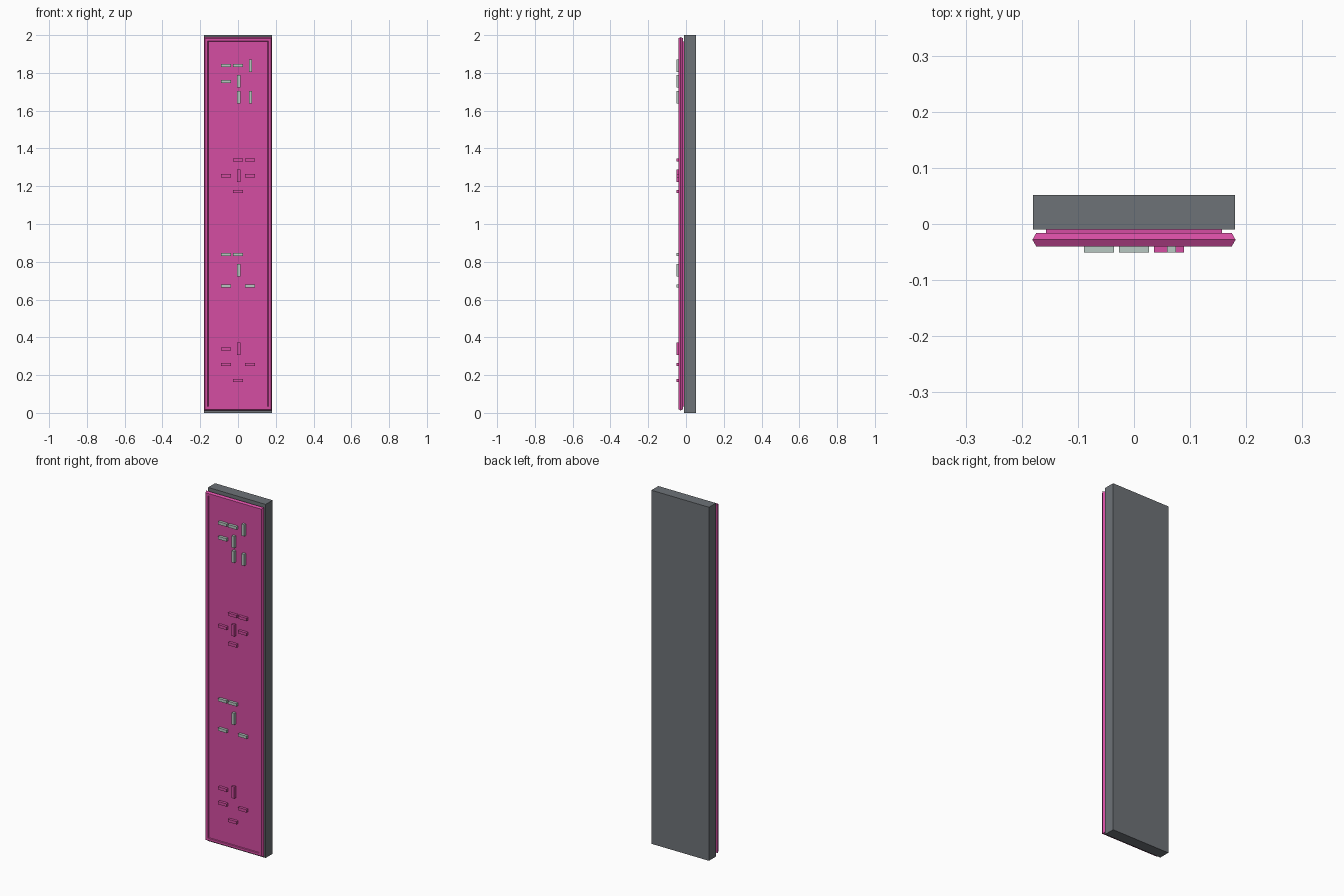
import bpy, bmesh, math

if "Cube" in bpy.data.objects:
    bpy.data.objects.remove(bpy.data.objects["Cube"])


def material(name, rgb):
    m = bpy.data.materials.new(name)
    m.diffuse_color = (*rgb, 1.0)
    m.use_nodes = True
    m.node_tree.nodes["Principled BSDF"].inputs["Base Color"].default_value = m.diffuse_color
    return m


PINK = material("pink", (0.66, 0.075, 0.36))
SLATE = material("slate_grey", (0.155, 0.170, 0.185))
PALE = material("pale_grey_green", (0.48, 0.58, 0.54))


def finish(name, bm, mat):
    bmesh.ops.recalc_face_normals(bm, faces=bm.faces)
    me = bpy.data.meshes.new(name)
    bm.to_mesh(me)
    bm.free()
    me.materials.append(mat)
    ob = bpy.data.objects.new(name, me)
    bpy.context.collection.objects.link(ob)
    return ob


def add_box(bm, x0, x1, y0, y1, z0, z1):
    vs = bmesh.ops.create_cube(bm, size=1)["verts"]
    for v in vs:
        v.co = (x1 if v.co.x > 0 else x0,
                y1 if v.co.y > 0 else y0,
                z1 if v.co.z > 0 else z0)


def box(name, mat, *dims):
    bm = bmesh.new()
    add_box(bm, *dims)
    return finish(name, bm, mat)


# Backing slab and the coloured panel in front of it
box("backing_slab", SLATE, -0.18, 0.18, -0.01, 0.052, 0, 2)
box("front_panel", PINK, -0.157, 0.157, -0.036, -0.009, 0.035, 1.967)

# Hexagonal-section border with mitred corners
bm = bmesh.new()
rings = []
for sx, sz in ((-1, -1), (1, -1), (1, 1), (-1, 1)):
    ring = []
    for k in range(6):
        a = math.radians(60 * k)
        off = 0.0135 * math.cos(a)
        ring.append(bm.verts.new((sx * (0.1675 + off),
                                  -0.028 + 0.0138 * math.sin(a),
                                  1.001 + sz * (0.975 + off))))
    rings.append(ring)
for i in range(4):
    a, b = rings[i], rings[(i + 1) % 4]
    for k in range(6):
        j = (k + 1) % 6
        bm.faces.new((a[k], a[j], b[j], b[k]))
finish("border", bm, PINK)

# Raised bars: each group is a 3 x 3 grid of horizontal (-), vertical (|) or empty cells
groups = (
    ("top_bars", PALE, 1.839, ("--|", "-| ", " ||")),
    ("upper_bars", PINK, 1.339, (" --", "-|-", " - ")),
    ("lower_bars", PALE, 0.839, ("-- ", " | ", "- -")),
    ("bottom_bars", PINK, 0.339, ("-| ", "- -", " - ")),
)
for name, mat, top, rows in groups:
    bm = bmesh.new()
    for r, row in enumerate(rows):
        for c, cell in enumerate(row):
            if cell == " ":
                continue
            x, z = (c - 1) * 0.0625, top - r * 0.0835
            hw, hh = 0.0265, 0.008
            if cell == "|":
                x, hw, hh = x + 0.004, 0.008, 0.033
            add_box(bm, x - hw, x + hw, -0.051, -0.034, z - hh, z + hh)
    finish(name, bm, mat)
